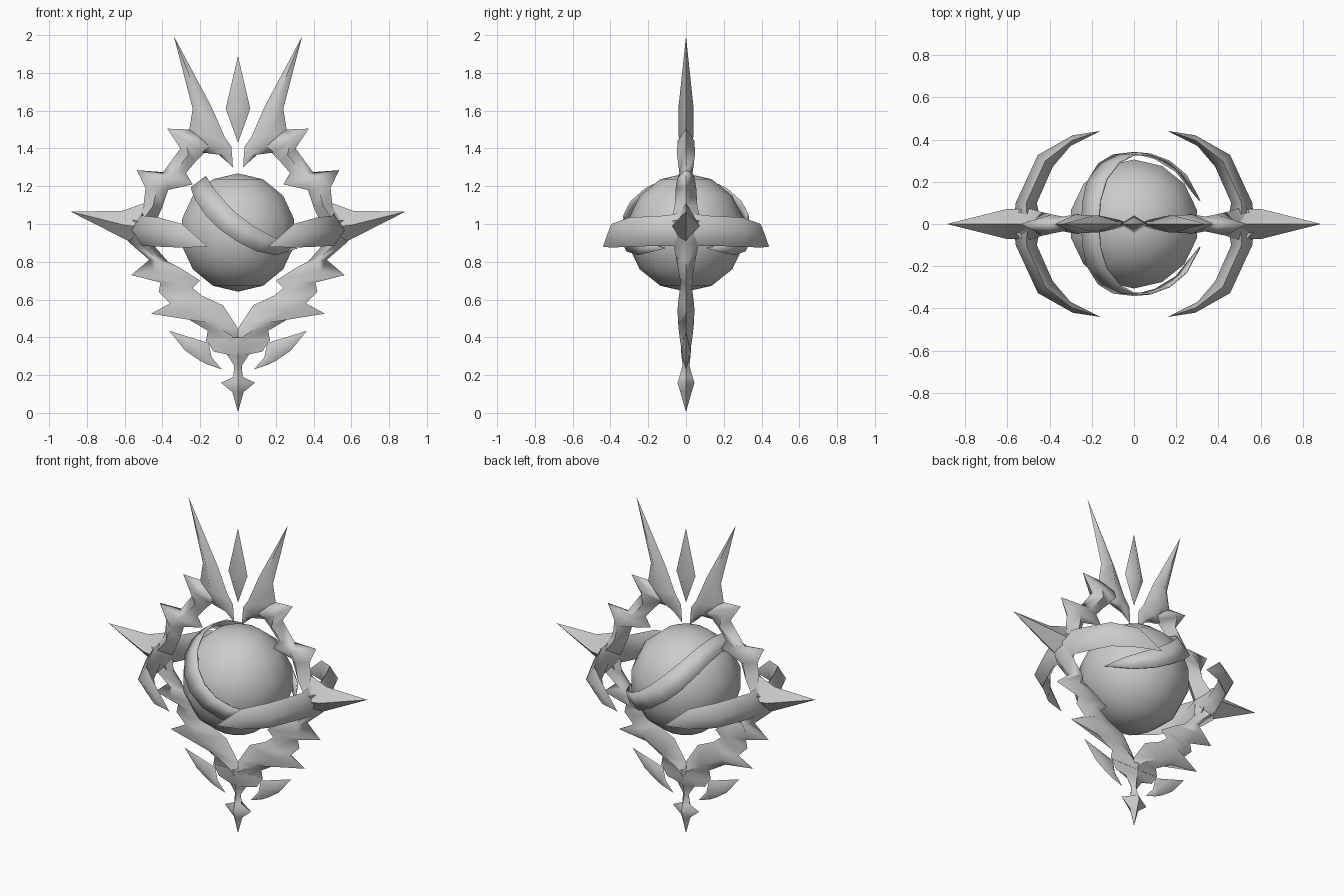
import bpy
import bmesh
import math
from mathutils import Vector

default_cube = bpy.data.objects.get("Cube")
if default_cube:
    bpy.data.objects.remove(default_cube, do_unlink=True)

# One plain grey for everything
grey = bpy.data.materials.new("plain grey")
grey.use_nodes = True
colour = (0.6, 0.6, 0.6, 1)
grey.diffuse_color = colour
grey.node_tree.nodes["Principled BSDF"].inputs["Base Color"].default_value = colour

CENTRE_HEIGHT = 0.955
BAND_RADIUS = 0.345


def finish(bm, name, mirror=(False, False, False), smooth_angle=70):
    """Turn a bmesh into a named, shaded and optionally mirrored object."""
    bmesh.ops.remove_doubles(bm, verts=bm.verts, dist=0.0005)
    bmesh.ops.recalc_face_normals(bm, faces=bm.faces)
    mesh = bpy.data.meshes.new(name)
    bm.to_mesh(mesh)
    bm.free()
    mesh.materials.append(grey)
    obj = bpy.data.objects.new(name, mesh)
    bpy.context.collection.objects.link(obj)
    bpy.ops.object.select_all(action="DESELECT")
    obj.select_set(True)
    bpy.context.view_layer.objects.active = obj
    bpy.ops.object.shade_smooth_by_angle(angle=math.radians(smooth_angle))
    if any(mirror):
        modifier = obj.modifiers.new("mirror", "MIRROR")
        modifier.use_axis = mirror
    return obj


def loft(name, rings, mirror, closed=True):
    """Skin a row of equal cross-sections; repeated points collapse to tips."""
    bm = bmesh.new()
    rows = [[bm.verts.new(point) for point in ring] for ring in rings]
    count = len(rows[0])
    for row, following in zip(rows, rows[1:]):
        for i in range(count if closed else count - 1):
            j = (i + 1) % count
            bm.faces.new((row[i], row[j], following[j], following[i]))
    if closed:
        bm.faces.new(rows[0])
        bm.faces.new(rows[-1])
    # collapse the tips and drop the faces that vanish there
    bmesh.ops.remove_doubles(bm, verts=bm.verts, dist=0.0005)
    bmesh.ops.dissolve_degenerate(bm, edges=bm.edges, dist=0.0005)
    return finish(bm, name, mirror)


def blade(name, stations):
    """Thin ridged plate: (outer, inner, ridge half depth, ridge position)."""
    rings = []
    for outer, inner, depth, place in stations:
        ridge = Vector(outer).lerp(Vector(inner), place)
        rings.append([
            (outer[0], 0, outer[1]),
            (ridge.x, -depth, ridge.y),
            (inner[0], 0, inner[1]),
            (ridge.x, depth, ridge.y),
        ])
    return loft(name, rings, (True, False, False))


# Tall horns at the top of the frame
blade("horn", [
    ((.34, 1.995), (.34, 1.995), 0, .5),
    ((.24, 1.61), (.14, 1.62), .04, .5),
    ((.26, 1.485), (.07, 1.46), .04, .5),
    ((.2, 1.38), (.035, 1.41), .03, .5),
    ((.11, 1.375), (.03, 1.35), .02, .5),
    ((.027, 1.3), (.027, 1.3), 0, .5),
])

# Thorned upper arms
blade("upper_arm", [
    ((.25, 1.5), (.11, 1.375), .04, .5),
    ((.375, 1.505), (.18, 1.375), .045, .5),
    ((.305, 1.4), (.22, 1.335), .048, .5),
    ((.4, 1.27), (.275, 1.27), .035, .5),
    ((.535, 1.285), (.24, 1.21), .045, .5),
    ((.49, 1.19), (.37, 1.18), .055, .5),
    ((.5, 1.1), (.4, 1.09), .06, .5),
    ((.58, 1.03), (.45, .98), .08, .5),
])

# Side spikes
blade("side_spike", [
    ((.885, 1.065), (.885, 1.065), 0, .5),
    ((.61, 1.07), (.6, .92), .07, .5),
    ((.5, 1.11), (.46, .85), .075, .5),
])

# Thorned lower arms
blade("lower_arm", [
    ((.6, 1.03), (.45, 1.0), .08, .5),
    ((.58, .905), (.44, .88), .065, .5),
    ((.47, .81), (.37, .8), .05, .5),
    ((.565, .73), (.31, .77), .04, .5),
    ((.41, .69), (.2, .7), .03, .5),
    ((.42, .64), (.24, .66), .033, .5),
    ((.36, .58), (.19, .62), .04, .5),
    ((.46, .525), (.08, .57), .045, .5),
    ((.27, .5), (0, .447), .042, .5),
    ((.16, .435), (0, .4), .035, .8),
    ((.17, .38), (0, .36), .028, 1),
])

# Central stem ending in a small pointed cross
blade("stem", [
    ((.17, .39), (0, .4), .03, 1),
    ((.13, .325), (0, .33), .026, 1),
    ((.06, .31), (0, .3), .024, 1),
    ((.02, .25), (0, .25), .018, 1),
    ((.025, .19), (0, .19), .035, 1),
    ((.09, .16), (0, .16), .045, 1),
    ((.03, .11), (0, .11), .03, 1),
    ((0, .005), (0, .005), 0, 1),
])

# Claws beside the stem
blade("claw", [
    ((.365, .435), (.365, .435), 0, .5),
    ((.28, .33), (.27, .405), .015, .5),
    ((.2, .275), (.155, .37), .025, .5),
    ((.16, .255), (.14, .295), .015, .5),
    ((.085, .23), (.085, .23), 0, .5),
])

# Curved hooks that wrap the orb: (outer, inner, top, bottom)
hook_stations = [
    ((.57, 0), (.44, 0), 1.065, .88),
    ((.56, .1), (.46, .1), 1.045, .885),
    ((.455, .327), (.385, .27), 1.035, .88),
    ((.29, .42), (.3, .37), 1.0, .875),
    ((.16, .44), (.16, .44), .88, .88),
]
hook_rings = []
for outer, inner, top, bottom in hook_stations:
    middle = (Vector(outer) + Vector(inner)) / 2
    waist = (top + bottom) / 2
    hook_rings.append([
        (outer[0], outer[1], waist),
        (middle.x, middle.y, top),
        (inner[0], inner[1], waist),
        (middle.x, middle.y, bottom),
    ])
loft("hook", hook_rings, (True, True, False))

# Floating crystal between the horns
crystal_rings = []
for height, width, depth in ((1.43, 0, 0), (1.61, .065, .04), (1.89, 0, 0)):
    crystal_rings.append([(width, 0, height), (0, depth, height),
                          (-width, 0, height), (0, -depth, height)])
loft("crystal", crystal_rings, (False, False, False))

# Orb in the middle
orb_mesh = bmesh.new()
bmesh.ops.create_uvsphere(orb_mesh, u_segments=14, v_segments=7, radius=.313)
bmesh.ops.translate(orb_mesh, verts=orb_mesh.verts, vec=(0, 0, CENTRE_HEIGHT))
finish(orb_mesh, "orb")


def on_band(x, z):
    """Place a point on the shell that surrounds the orb."""
    y = math.sqrt(max(0, BAND_RADIUS ** 2 - x * x - z * z))
    return (x, 0 if y < .03 else -y, z + CENTRE_HEIGHT)


# Tapered open band around the orb: upper edge and lower edge
upper_edge = [(-.17, .3), (-.16, .283), (-.13, .235), (-.07, .165), (0, .095),
              (.08, .035), (.17, -.015), (.25, -.05), (.315, -.085)]
lower_edge = [(-.25, .24), (-.245, .22), (-.225, .17), (-.17, .09), (-.1, .02),
              (0, -.05), (.1, -.1), (.2, -.12), (.315, -.085)]
band_rings = [[on_band(*a), on_band(*b)] for a, b in zip(upper_edge, lower_edge)]
band = loft("band", band_rings, (False, True, False), closed=False)
thickness = band.modifiers.new("thickness", "SOLIDIFY")
thickness.thickness = .008
